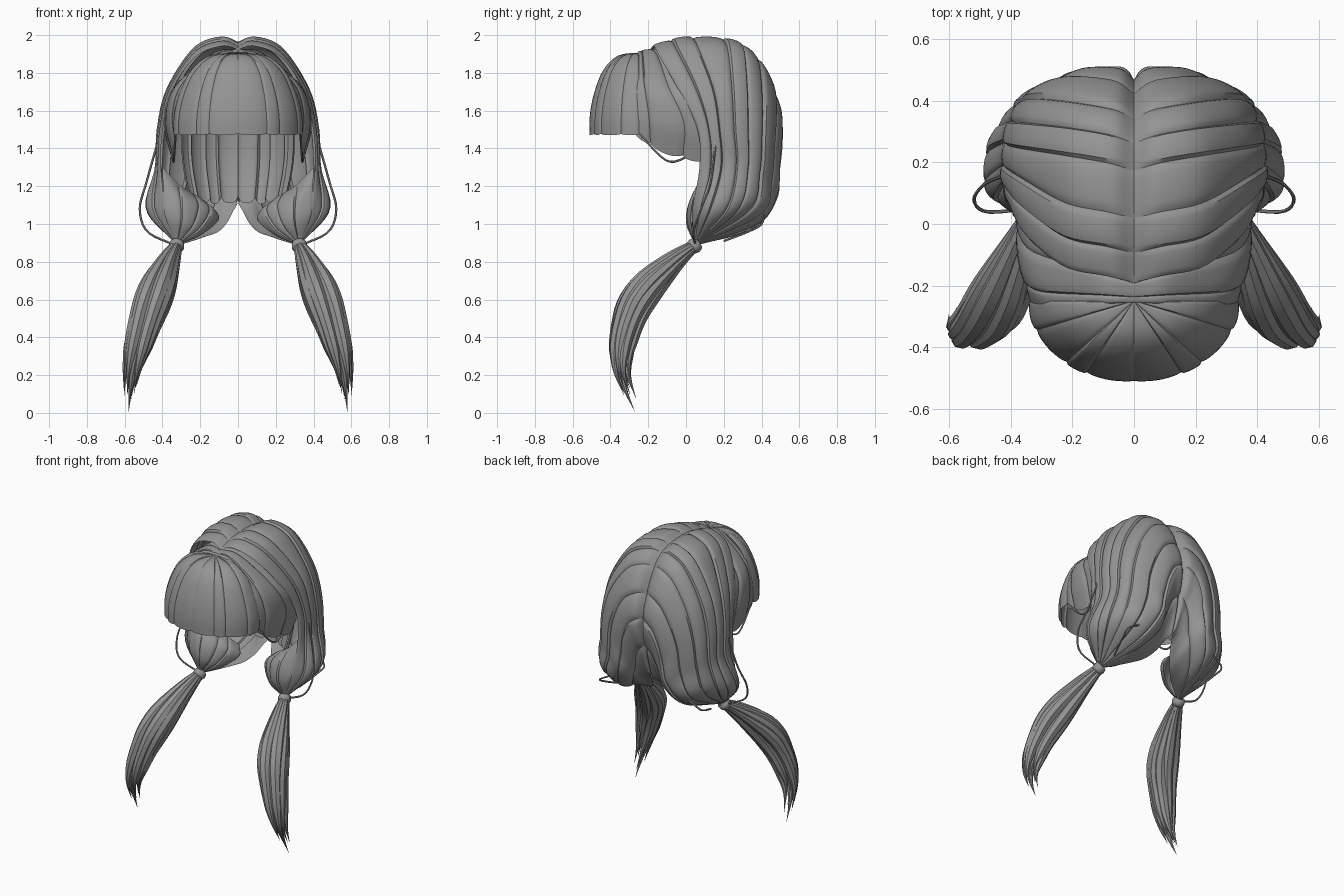
import bpy, bmesh, math, random
from mathutils import Vector as V

if "Cube" in bpy.data.objects:
    bpy.data.objects.remove(bpy.data.objects["Cube"])
random.seed(4)

hair = bpy.data.materials.new("grey_hair")
hair.diffuse_color = (0.3, 0.3, 0.3, 1)
hair.use_nodes = True
hair.node_tree.nodes["Principled BSDF"].inputs["Base Color"].default_value = hair.diffuse_color


def cat(p, t):
    """Smooth curve through the points p, t from 0 to 1."""
    n = len(p) - 1
    f = max(0, min(t, 1)) * n
    i = min(int(f), n - 1)
    f -= i
    b, c = p[i], p[i + 1]
    a = p[i - 1] if i else b * 2 - c
    d = p[i + 2] if i + 2 <= n else c * 2 - b
    return 0.5 * (2 * b + (c - a) * f + (2 * a - 5 * b + 4 * c - d) * f * f
                  + (3 * b - a - 3 * c + d) * f ** 3)


def finish(name, bm, angle=40):
    me = bpy.data.meshes.new(name)
    bm.to_mesh(me)
    bm.free()
    ob = bpy.data.objects.new(name, me)
    bpy.context.collection.objects.link(ob)
    me.materials.append(hair)
    ob.modifiers.new("mirror", 'MIRROR').use_mirror_merge = False
    bpy.ops.object.select_all(action='DESELECT')
    bpy.context.view_layer.objects.active = ob
    ob.select_set(True)
    bpy.ops.object.shade_smooth_by_angle(angle=math.radians(angle))


def locks(name, guides, count, centre, bulge=0.01, jag=0.0, rows=28, cols=10, close=False):
    """Overlapping hair locks laid side by side on a surface through the guides."""
    guides = [[V(p) for p in g] for g in guides]
    surf = lambda s, t: cat([cat(g, t) for g in guides], s)
    e = 0.004

    def normal(s, t):
        s, t = min(max(s, e), 1 - e), min(max(t, e), 1 - e)
        ds = surf(s + e, t) - surf(s - e, t)
        dt = surf(s, t + e) - surf(s, t - e)
        return ds.cross(dt).normalized()

    flip = 1 if normal(.5, .5).dot(surf(.5, .5) - V(centre)) > 0 else -1
    cuts = [(k + (random.uniform(-.25, .25) if 0 < k < count else 0)) / count
            for k in range(count + 1)]
    bm = bmesh.new()
    for k in range(count):
        lift = bulge * .5 * (k % 2)
        short = random.uniform(0, jag * .5)
        grid = []
        for r in range(rows + 1):
            row = []
            for c in range(cols + 1):
                u = c / cols
                t = r / rows * (1 - short - jag * abs(2 * u - 1) ** 3)
                s = cuts[k] + (cuts[k + 1] - cuts[k]) * u
                amp = min(1, t * 5 + .15)
                if close:
                    amp *= min(1, (1 - t) * 4 + .15)
                h = amp * (bulge * (max(0, 4 * u * (1 - u)) ** .4 - .6) + lift * (0 < c < cols))
                p = surf(s, t) + normal(s, t) * flip * h
                p.x = max(p.x, 0)
                row.append(bm.verts.new(p))
            grid.append(row)
        for r in range(rows):
            for c in range(cols):
                f = [grid[r][c], grid[r][c + 1], grid[r + 1][c + 1], grid[r + 1][c]]
                bm.faces.new(f if flip > 0 else f[::-1])
    finish(name, bm)


def tube(bm, pts, rad, n=6, rings=18):
    """Round strand along pts with a radius rule, closed at both ends."""
    pts = [V(p) for p in pts]
    prev = None
    for r in range(rings + 1):
        t = r / rings
        p = cat(pts, t)
        d = (cat(pts, min(1, t + .01)) - cat(pts, max(0, t - .01))).normalized()
        a = d.cross(V((.8, .6, .1))).normalized()
        b = d.cross(a)
        ring = [bm.verts.new(p + (a * math.cos(q) + b * math.sin(q)) * rad(t))
                for q in (2 * math.pi * i / n for i in range(n))]
        if prev:
            for i in range(n):
                j = (i + 1) % n
                bm.faces.new((prev[i], prev[j], ring[j], ring[i]))
        else:
            bm.faces.new(ring[::-1])
        prev = ring
    bm.faces.new(prev)


TIE = V((.325, .045, .885))


def parted(y, z, *rest):
    """Guide that leaves the centre parting at (y, z) with a rounded rise."""
    a, b = V((0, y, z)), V(rest[0])
    rise = V((0, max(0, y) * .04, .16 * b.x))
    return [a, a.lerp(b, .38) + rise] + [V(p) for p in rest]


def gather(guide):
    """Run a guide on to the hair tie."""
    last = V(guide[-1])
    return list(guide) + [TIE + (last - TIE).normalized() * .03]


# Main hair: from the parting, over the side and back, gathered at the tie
top = [parted(y, z, (.23, y + .05, z - .035), (x, y + dy, 1.71), (x + .05, y2, 1.5),
              (x + .06, y2 + .01, 1.3), (bx, by, 1.08))
       for y, z, x, dy, y2, bx, by in ((-.19, 1.925, .355, .15, .06, .385, .03),
                                       (-.02, 1.96, .37, .14, .16, .475, .11),
                                       (.18, 1.955, .365, .07, .26, .475, .22))]
back = [
    parted(.32, 1.89, (.19, .375, 1.85), (.31, .39, 1.67), (.365, .39, 1.48), (.385, .38, 1.28), (.41, .33, 1.08)),
    parted(.43, 1.70, (.14, .48, 1.65), (.205, .48, 1.54), (.25, .47, 1.4), (.27, .455, 1.22), (.32, .4, 1.05)),
    parted(.465, 1.5, (.08, .50, 1.45), (.12, .495, 1.36), (.14, .48, 1.25), (.17, .465, 1.12), (.24, .35, .98)),
    parted(.37, 1.12, (.015, .36, 1.09), (.03, .33, 1.06), (.06, .28, 1.0), (.11, .22, .95), (.2, .13, .92)),
]
locks("main_hair", [gather(g) for g in top + back], 9, (.15, .05, 1.35), rows=40, close=True, bulge=.012)

# Front of each gathered bunch
bunch = [
    [(.40, .10, 1.30), (.395, .05, 1.18), (.39, .02, 1.05)],
    [(.30, .11, 1.20), (.29, .03, 1.13), (.29, .005, 1.02)],
    [(.20, .15, 1.14), (.16, .09, 1.08), (.21, .045, .98)],
    [(.13, .2, 1.08), (.10, .16, 1.02), (.19, .09, .945)],
]
locks("bunch_front", [gather(g) for g in bunch], 4, (.27, .2, 1.1), bulge=.008, rows=16, close=True)

# Fringe: a fan from the crown to a rounded lower edge
prof = [(0, 1.905), (.42, 1.89), (.72, 1.815), (.91, 1.69), (.995, 1.57), (1, 1.47)]
fringe = [[(.34 * math.sin(a) * f, -.25 - .262 * math.cos(a) * f, z) for f, z in prof]
          for a in (math.radians(15 * i) for i in range(7))]
locks("fringe", fringe, 4, (0, -.2, 1.6), bulge=.005, jag=.012, rows=20)

# Side locks between fringe and main hair
side = [
    parted(-.255, 1.91, (.27, -.27, 1.76), (.325, -.275, 1.6), (.325, -.27, 1.46)),
    parted(-.22, 1.92, (.32, -.17, 1.73), (.37, -.12, 1.55), (.335, -.11, 1.37)),
    parted(-.16, 1.93, (.35, .01, 1.71), (.39, .12, 1.52), (.345, .09, 1.32)),
]
locks("side_locks", side, 3, (0, -.05, 1.55), jag=.02, rows=20, bulge=.008)

# Short under layer at the nape
under = [[(.34 * f * math.sin(a), .36 * f * math.cos(a), z) for f, z in ((1, 1.65), (1, 1.35), (.84, 1.1))]
         for a in (0, .35, .7, 1.05)]
locks("under_layer", under, 4, (0, 0, 1.4), bulge=.014, jag=.06, rows=12)

# Ponytails: twisted bundle of tapered locks
path = [TIE] + [V(p) for p in ((.375, -.09, .78), (.445, -.25, .61), (.51, -.325, .42),
                               (.56, -.34, .22), (.58, -.265, .01))]
spread = [V((r, 0, 0)) for r in (.4, .85, 1.3, 1.1, .85, .5)]
bm = bmesh.new()
for k in range(10):
    end = 1 if k == 0 else random.uniform(.85, .97)
    inner = .3 if k in (0, 6) else 1
    pts = []
    for i in range(9):
        t = i / 8 * end
        d = (cat(path, min(1, t + .02)) - cat(path, max(0, t - .02))).normalized()
        e1 = d.cross(V((.8, .6, 0))).normalized()
        e2 = d.cross(e1)
        a = 2 * math.pi * k / 10 + .9 * t
        pts.append(cat(path, t) + (e1 * math.cos(a) + e2 * math.sin(a))
                   * .045 * inner * cat(spread, t).x)
    tube(bm, pts, lambda t: .034 * cat(spread, t).x * min(1, (1 - t) * 4 + .02), 8, 26)
finish("ponytail", bm)

# Hair ties
bm = bmesh.new()
axis = (path[1] - path[0]).normalized()
tilt = axis.to_track_quat('Z', 'Y')
rows = [[bm.verts.new(TIE + tilt @ V((r * math.cos(q), r * math.sin(q), h)))
         for q in (math.pi * i / 8 for i in range(16))]
        for h, r in ((-.028, .022), (-.022, .036), (0, .042), (.022, .036), (.028, .022))]
for lo, hi in zip(rows, rows[1:]):
    for i in range(16):
        j = (i + 1) % 16
        bm.faces.new((lo[i], lo[j], hi[j], hi[i]))
finish("hair_tie", bm, 60)

# Loose flyaway strands
bm = bmesh.new()
for pts in (
    [(.42, .16, 1.45), (.485, .13, 1.22), (.52, .08, 1.08), (.48, .04, .96), (.34, .05, .89)],
    [(.28, .41, 1.06), (.38, .40, 1.0), (.37, .33, .96), (.33, .2, .91)],
    [(.33, -.25, 1.48), (.34, -.1, 1.335), (.34, .02, 1.36)],
):
    tube(bm, pts, lambda t: .006)
finish("loose_strands", bm)
